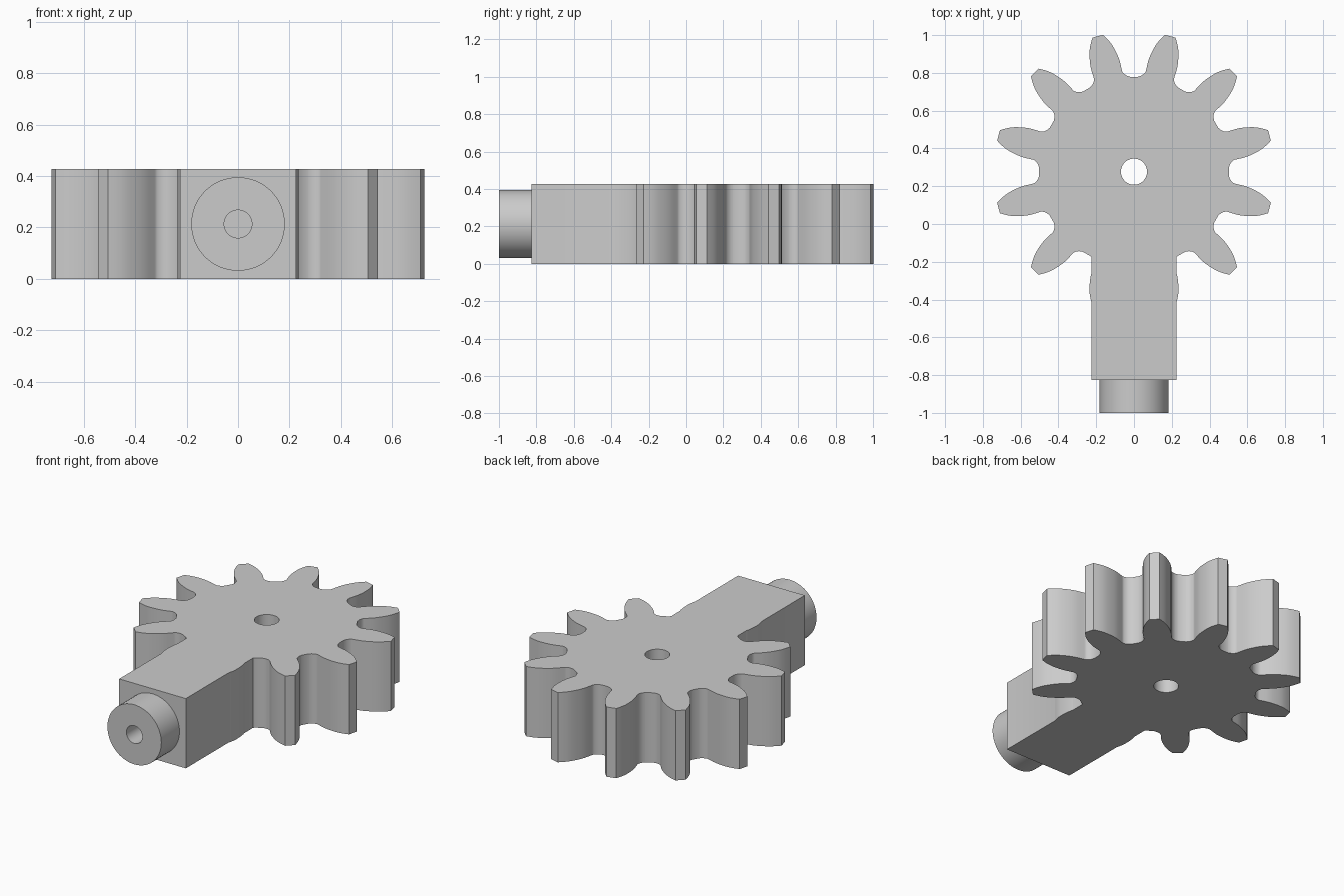
import bpy
import bmesh
import math

THICK = 0.426
TEETH = 12
GEAR_Y = 0.277

cube = bpy.data.objects.get("Cube")
if cube:
    bpy.data.objects.remove(cube, do_unlink=True)

steel = bpy.data.materials.new("plain_grey")
steel.use_nodes = True
GREY = (0.6, 0.6, 0.6, 1)
steel.diffuse_color = GREY
steel.node_tree.nodes["Principled BSDF"].inputs["Base Color"].default_value = GREY


def make_object(name, bm):
    bmesh.ops.recalc_face_normals(bm, faces=bm.faces)
    mesh = bpy.data.meshes.new(name)
    bm.to_mesh(mesh)
    bm.free()
    mesh.materials.append(steel)
    obj = bpy.data.objects.new(name, mesh)
    bpy.context.collection.objects.link(obj)
    return obj


def prism(name, outline, z0, z1):
    """Extrude a flat outline upward."""
    bm = bmesh.new()
    face = bm.faces.new([bm.verts.new((x, y, z0)) for x, y in outline])
    top = bmesh.ops.extrude_face_region(bm, geom=[face])["geom"]
    verts = [v for v in top if isinstance(v, bmesh.types.BMVert)]
    bmesh.ops.translate(bm, verts=verts, vec=(0, 0, z1 - z0))
    return make_object(name, bm)


def circle(radius, cx=0, cy=0, n=64):
    return [(cx + radius * math.cos(math.tau * i / n),
             cy + radius * math.sin(math.tau * i / n)) for i in range(n)]


def smooth_path(pts, steps=3):
    """Catmull-Rom interpolation through the points."""
    ext = [pts[0]] + pts + [pts[-1]]
    out = []
    for a, b, c, d in zip(ext, ext[1:], ext[2:], ext[3:]):
        for s in range(steps):
            t = s / steps
            out.append(tuple(0.5 * (2 * q + (r - p) * t
                                    + (2 * p - 5 * q + 4 * r - u) * t * t
                                    + (3 * q - p - 3 * r + u) * t ** 3)
                             for p, q, r, u in zip(a, b, c, d)))
    return out + [pts[-1]]


def boolean(obj, tool, operation):
    mod = obj.modifiers.new("cut", "BOOLEAN")
    mod.operation = operation
    mod.solver = "EXACT"
    mod.object = tool
    bpy.context.view_layer.objects.active = obj
    bpy.ops.object.modifier_apply(modifier=mod.name)
    bpy.data.objects.remove(tool, do_unlink=True)


def smooth(obj):
    bpy.ops.object.select_all(action="DESELECT")
    obj.select_set(True)
    bpy.context.view_layer.objects.active = obj
    bpy.ops.object.shade_smooth_by_angle(angle=math.radians(30))


# Tooth flank from tip to root: (radius, degrees off the tooth axis)
flank = smooth_path([(0.743, 2.2), (0.70, 4.4), (0.66, 5.9), (0.60, 7.5),
                     (0.55, 8.1), (0.53, 8.5), (0.512, 10.3), (0.503, 12.5)])
tooth = [(r, -a) for r, a in reversed(flank)] + flank
outline = []
for k in range(TEETH):
    for r, a in tooth:
        angle = math.radians(a + (k + 0.5) * 360 / TEETH)
        outline.append((r * math.cos(angle), GEAR_Y + r * math.sin(angle)))
gear = prism("gear_with_arm", outline, 0, THICK)

# Square arm merged into the gear, then the centre bore
W = 0.225
arm = prism("arm", [(-W, -0.825), (W, -0.825), (W, 0), (-W, 0)], 0, THICK)
boolean(gear, arm, "UNION")
bore = prism("bore", circle(0.069, 0, GEAR_Y), -0.1, THICK + 0.1)
boolean(gear, bore, "DIFFERENCE")
smooth(gear)

# Round end boss with a blind hole
boss = prism("end_boss", circle(0.182), 0, 0.175)
hole = prism("boss_hole", circle(0.054), 0.005, 0.3)
boolean(boss, hole, "DIFFERENCE")
boss.rotation_euler = (math.pi / 2, 0, 0)
boss.location = (0, -0.825, THICK / 2)
smooth(boss)
